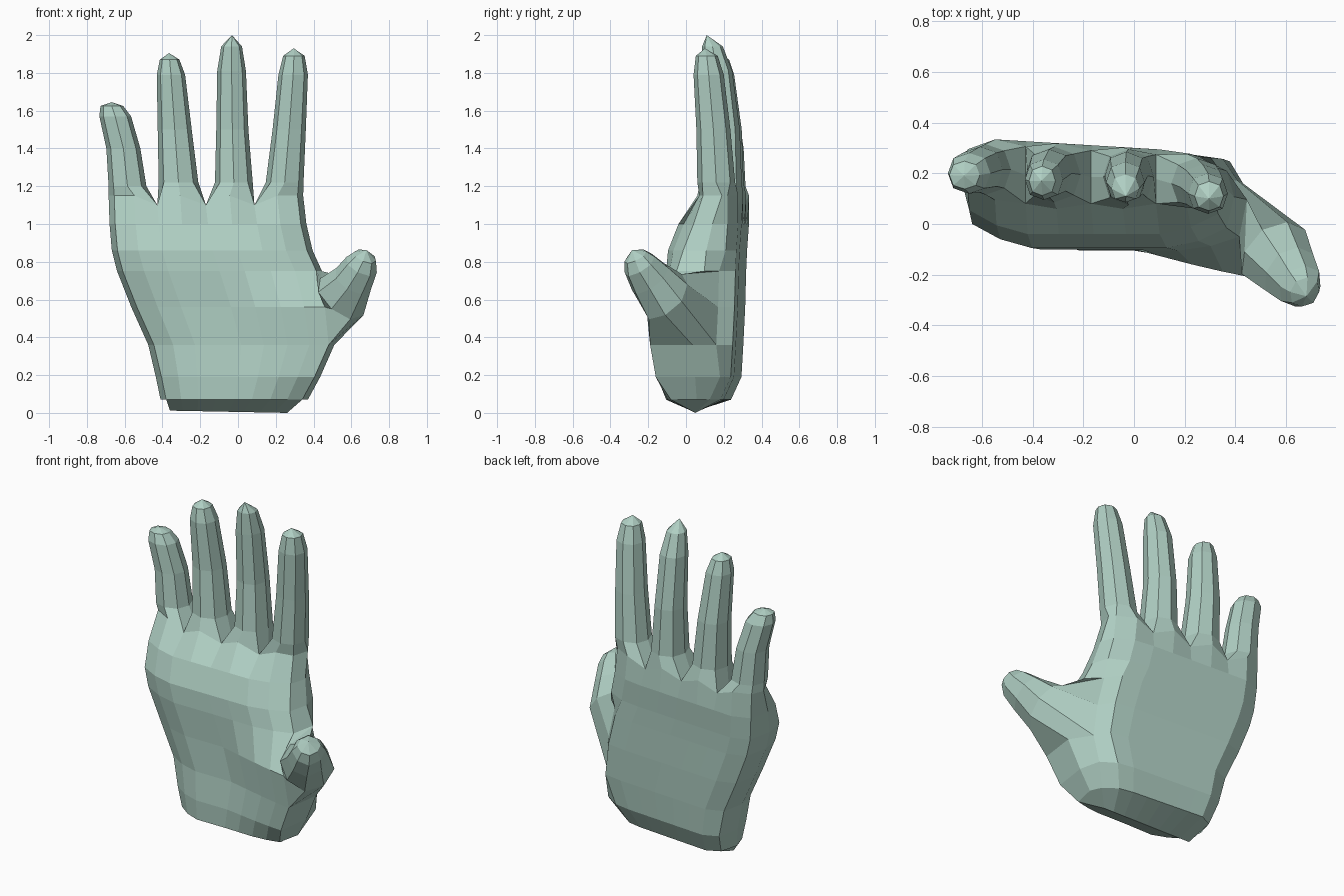
import bpy, bmesh
from mathutils import Vector

if "Cube" in bpy.data.objects:
    bpy.data.objects.remove(bpy.data.objects["Cube"])

skin = bpy.data.materials.new("pale sage green")
skin.diffuse_color = (0.43, 0.62, 0.545, 1)
skin.use_nodes = True
skin.node_tree.nodes["Principled BSDF"].inputs["Base Color"].default_value = skin.diffuse_color
bm = bmesh.new()


def bridge(a, b, skip=()):
    n = len(a)
    for i in range(n):
        if i not in skip:
            bm.faces.new((a[i], a[(i + 1) % n], b[(i + 1) % n], b[i]))


def fan(ring, tip):
    v = bm.verts.new(tip)
    for i in range(len(ring)):
        bm.faces.new((ring[i], ring[(i + 1) % len(ring)], v))


# Palm: stacked rings of nine columns, two columns per finger
COLS = (0, .11, .235, .36, .5, .63, .765, .89, 1)
ROWS = [  # z, left x, right x, front y, back y, thumb-pad bulge, right front indent
    (.07, -.41, .37, -.10, .225, .01, .03), (.19, -.435, .435, -.105, .28, .065, .01),
    (.36, -.475, .51, -.09, .29, .11, .01), (.56, -.565, .49, -.09, .30, .13, .01),
    (.75, -.64, .445, -.10, .305, .01, .06), (.86, -.668, .395, -.095, .31, 0, .08),
    (1.0, -.68, .362, -.04, .32, 0, .08), (1.15, -.685, .345, .06, .32, 0, .03)]
rows = []
for k, (z, xl, xr, yf, yb, pad, indent) in enumerate(ROWS):
    top = k == len(ROWS) - 1
    hole = k in (2, 3, 4)
    front, back = [], []
    for c, f in enumerate(COLS):
        web = top and c in (2, 4, 6)
        x = xl + .03 + (xr - xl - .06) * f
        zz = 1.10 if web else z
        inset = {0: .095, 1: .035, 7: indent * .35, 8: indent}.get(c, 0)
        inset += .02 if web else 0
        back_inset = {0: .045, 7: .01, 8: .09 if hole else .06}.get(c, .02 if web else 0)
        bulge = pad * max(0, (f - .5) * 2)
        front.append(bm.verts.new((x, yf + inset - bulge, zz)))
        back.append(bm.verts.new((x - (.05 if hole and c == 8 else 0),
                                  yb + .02 - .06 * f - back_inset, zz)))
    ym = (yf + yb) / 2
    left = bm.verts.new((xl, ym + .03, z))
    right = bm.verts.new((xr, ym - pad * .6, z))
    rows.append((front, right, back, left))
loops = [f + [r] + b[::-1] + [l] for f, r, b, l in rows]
for k in range(len(loops) - 1):
    bridge(loops[k], loops[k + 1], (8, 9) if k in (2, 3) else ())

# Wrist end: wedge coming down to a ridge on the ground
front, right, back, left = rows[0]
ridge = [bm.verts.new((-.36 + .62 * f, .05, .012 * (1 - f))) for f in COLS]
for i in range(8):
    bm.faces.new((front[i], front[i + 1], ridge[i + 1], ridge[i]))
    bm.faces.new((back[i], back[i + 1], ridge[i + 1], ridge[i]))
bm.faces.new((front[0], ridge[0], back[0], left))
bm.faces.new((front[8], ridge[8], back[8], right))

# Fingers: eight-sided tubes growing from the top row of the palm
FINGERS = [  # rings of (x, y, z, half width, half depth), then the tip
    ([(-.585, .215, 1.2, .10, .10), (-.607, .215, 1.4, .09, .09),
      (-.65, .20, 1.57, .084, .08), (-.668, .193, 1.625, .06, .055)], (-.67, .19, 1.645)),
    ([(-.315, .195, 1.22, .105, .11), (-.335, .20, 1.5, .09, .095),
      (-.355, .175, 1.79, .075, .08), (-.362, .17, 1.87, .052, .058)], (-.365, .17, 1.905)),
    ([(-.022, .185, 1.22, .10, .11), (-.03, .19, 1.5, .085, .095),
      (-.034, .165, 1.81, .076, .08), (-.034, .14, 1.94, .055, .055)], (-.032, .11, 2.0)),
    ([(.247, .16, 1.22, .10, .10), (.271, .145, 1.5, .088, .09),
      (.292, .12, 1.79, .078, .08), (.296, .11, 1.89, .057, .058)], (.295, .10, 1.93))]
front, right, back, left = rows[-1]
webs = {0: left, 8: right}
for c in (2, 4, 6):
    webs[c] = bm.verts.new((front[c].co + back[c].co) / 2)
SECTION = [(-.74, -.74), (0, -1), (.74, -.74), (1, 0), (.74, .74), (0, 1), (-.74, .74), (-1, 0)]
for i, (rings, tip) in enumerate(FINGERS):
    a, m, b = 2 * i, 2 * i + 1, 2 * i + 2
    prev = [front[a], front[m], front[b], webs[b], back[b], back[m], back[a], webs[a]]
    for x, y, z, w, d in rings:
        ring = [bm.verts.new((x + u * w, y + v * d, z)) for u, v in SECTION]
        bridge(prev, ring)
        prev = ring
    fan(prev, tip)

# Thumb: eight-sided tube growing from the opening in the palm's right side
PATH = [(.55, -.11, .615, .15, .145), (.612, -.19, .71, .108, .118),
        (.655, -.245, .785, .09, .092), (.673, -.268, .828, .062, .064)]
low, mid, high = rows[2], rows[3], rows[4]
prev = [low[0][8], low[1], low[2][8], mid[2][8], high[2][8], high[1], high[0][8], mid[0][8]]
pts = [Vector((.45, -.01, .52))] + [Vector(p[:3]) for p in PATH]
AROUND = SECTION[2:] + SECTION[:2]
for i, (x, y, z, w, d) in enumerate(PATH, 1):
    t = (pts[min(i + 1, len(pts) - 1)] - pts[i - 1]).normalized()
    side = Vector((0, 1, 0)).cross(t).normalized()
    depth = t.cross(side)
    ring = [bm.verts.new(pts[i] + side * u * w + depth * v * d) for u, v in AROUND]
    bridge(prev, ring)
    prev = ring
fan(prev, (.68, -.285, .862))

# Hand: one closed flat-faced mesh
bmesh.ops.recalc_face_normals(bm, faces=bm.faces)
me = bpy.data.meshes.new("hand")
bm.to_mesh(me)
bm.free()
me.materials.append(skin)
bpy.context.collection.objects.link(bpy.data.objects.new("hand", me))
